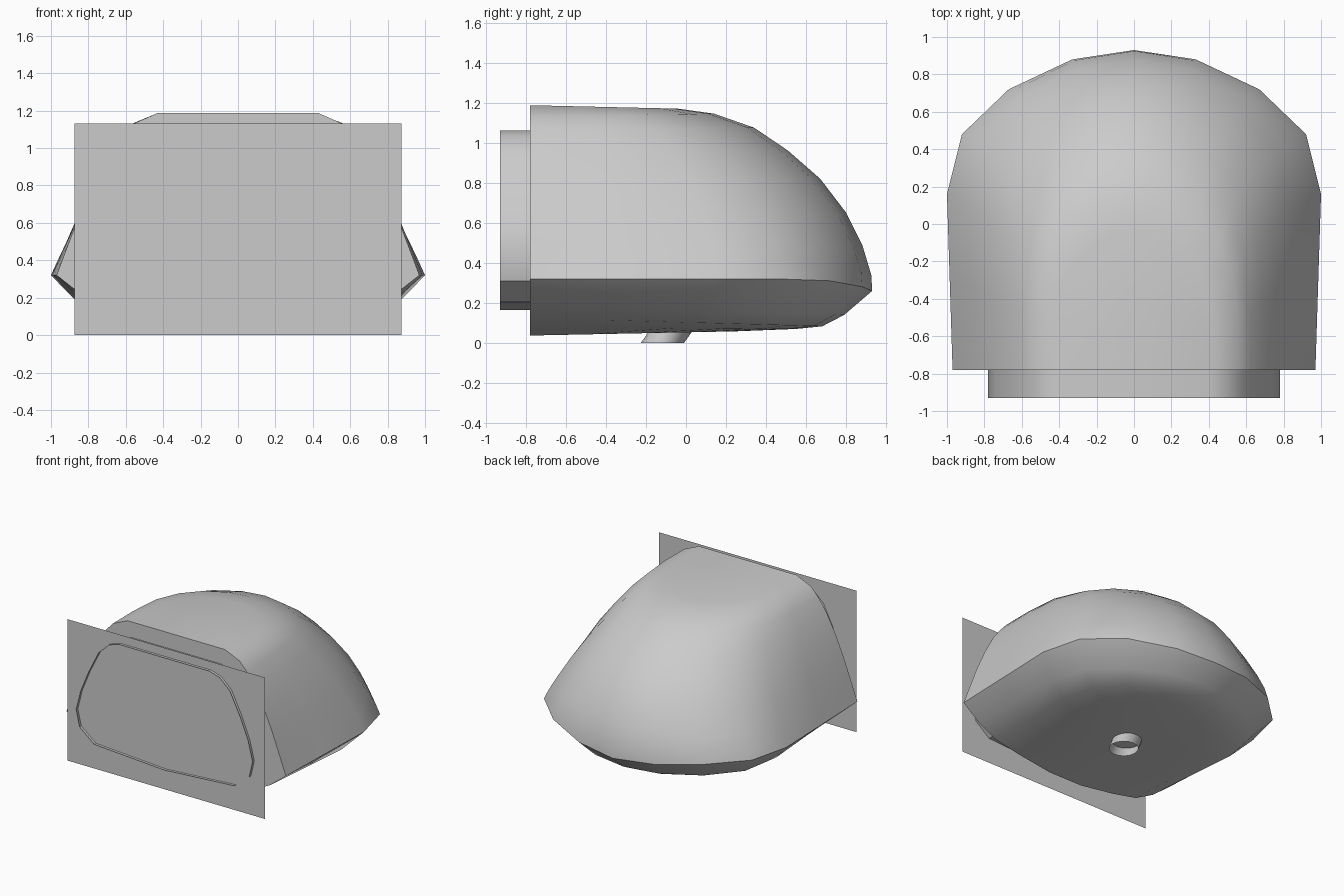
import bpy, bmesh, math

if "Cube" in bpy.data.objects:
    bpy.data.objects.remove(bpy.data.objects["Cube"])

FRONT, BACK = -0.78, 0.93
LENGTH = BACK - FRONT


def make(name, bm, smooth=None):
    bmesh.ops.recalc_face_normals(bm, faces=bm.faces)
    me = bpy.data.meshes.new(name)
    bm.to_mesh(me)
    bm.free()
    ob = bpy.data.objects.new(name, me)
    bpy.context.collection.objects.link(ob)
    if smooth:
        bpy.ops.object.select_all(action='DESELECT')
        ob.select_set(True)
        bpy.context.view_layer.objects.active = ob
        bpy.ops.object.shade_smooth_by_angle(angle=math.radians(smooth))
    return ob


def mirrored(half):
    # half runs from the +x side to the centre line
    return half + [(-x, y) for x, y in reversed(half) if x > 0]


def bridge(bm, a, b, closed=False):
    n = len(a)
    for i in range(n if closed else n - 1):
        j = (i + 1) % n
        bm.faces.new((a[i], a[j], b[j], b[i]))


# Hull: U-shaped plan outline repeated at each height
plan = mirrored([(0.97, -0.78), (0.985, -0.31), (1.0, 0.16), (0.92, 0.48),
                 (0.67, 0.72), (0.33, 0.88), (0.0, 0.93)])
# half width at front, rear reach, front z, rear z, blend power, rear taper
levels = [
    (0.15, 0.25, 0.037, 0.058, 1, 0), (0.45, 0.55, 0.08, 0.07, 1, 0),
    (0.67, 0.68, 0.125, 0.083, 1, 0), (0.83, 0.79, 0.21, 0.14, 1, 0),
    (0.97, 0.93, 0.32, 0.26, 14, 0),
    (0.94, 0.925, 0.40, 0.34, 9, 0.01), (0.906, 0.88, 0.49, 0.49, 1, 0.025),
    (0.845, 0.80, 0.65, 0.65, 1, 0.06), (0.77, 0.67, 0.82, 0.82, 1, 0.10),
    (0.69, 0.51, 0.97, 0.96, 1, 0.135), (0.62, 0.34, 1.065, 1.075, 1, 0.15),
    (0.56, 0.14, 1.13, 1.145, 1, 0.15), (0.43, -0.04, 1.187, 1.17, 1, 0.15),
]
bm = bmesh.new()
rows = []
for w, b, zf, zb, power, taper in levels:
    row = []
    for x, y in plan:
        f = (y - FRONT) / LENGTH
        narrow = 1 - taper * min(1, f * f / 0.54)
        row.append(bm.verts.new((x * w / 0.97 * narrow,
                                 FRONT + f * (b - FRONT),
                                 zf + (zb - zf) * f ** power)))
    rows.append(row)
for a, b in zip(rows, rows[1:]):
    bridge(bm, a, b)
bm.faces.new(rows[0])
bm.faces.new(rows[-1])
bm.faces.new([r[0] for r in rows] + [r[-1] for r in reversed(rows)])
make("hull", bm, 35)

# Collar: smaller tube in front of the hull
half = [(0.62, 0.205), (0.75, 0.31), (0.78, 0.44), (0.74, 0.60), (0.67, 0.77),
        (0.58, 0.95), (0.49, 1.035), (0.40, 1.062)]
loop = [(0.0, 0.165)] + half + [(-x, z) for x, z in reversed(half)]
bm = bmesh.new()
bridge(bm, [bm.verts.new((x, -0.93, z)) for x, z in loop],
       [bm.verts.new((x, FRONT, z)) for x, z in loop], closed=True)
make("collar", bm, 35)

# Flat front panel, set just inside the collar's lip
bm = bmesh.new()
bm.faces.new([bm.verts.new((x, -0.908, z)) for x, z in
              ((-0.873, 0), (0.873, 0), (0.873, 1.13), (-0.873, 1.13))])
make("front_panel", bm)

# Short slanted open tube underneath
bm = bmesh.new()
rings = []
for y, z in ((-0.118, 0.0), (-0.075, 0.06)):
    rings.append([bm.verts.new((0.108 * math.cos(t * math.tau / 16),
                                y + 0.108 * math.sin(t * math.tau / 16), z))
                  for t in range(16)])
bridge(bm, rings[0], rings[1], closed=True)
make("drain_tube", bm, 35)
